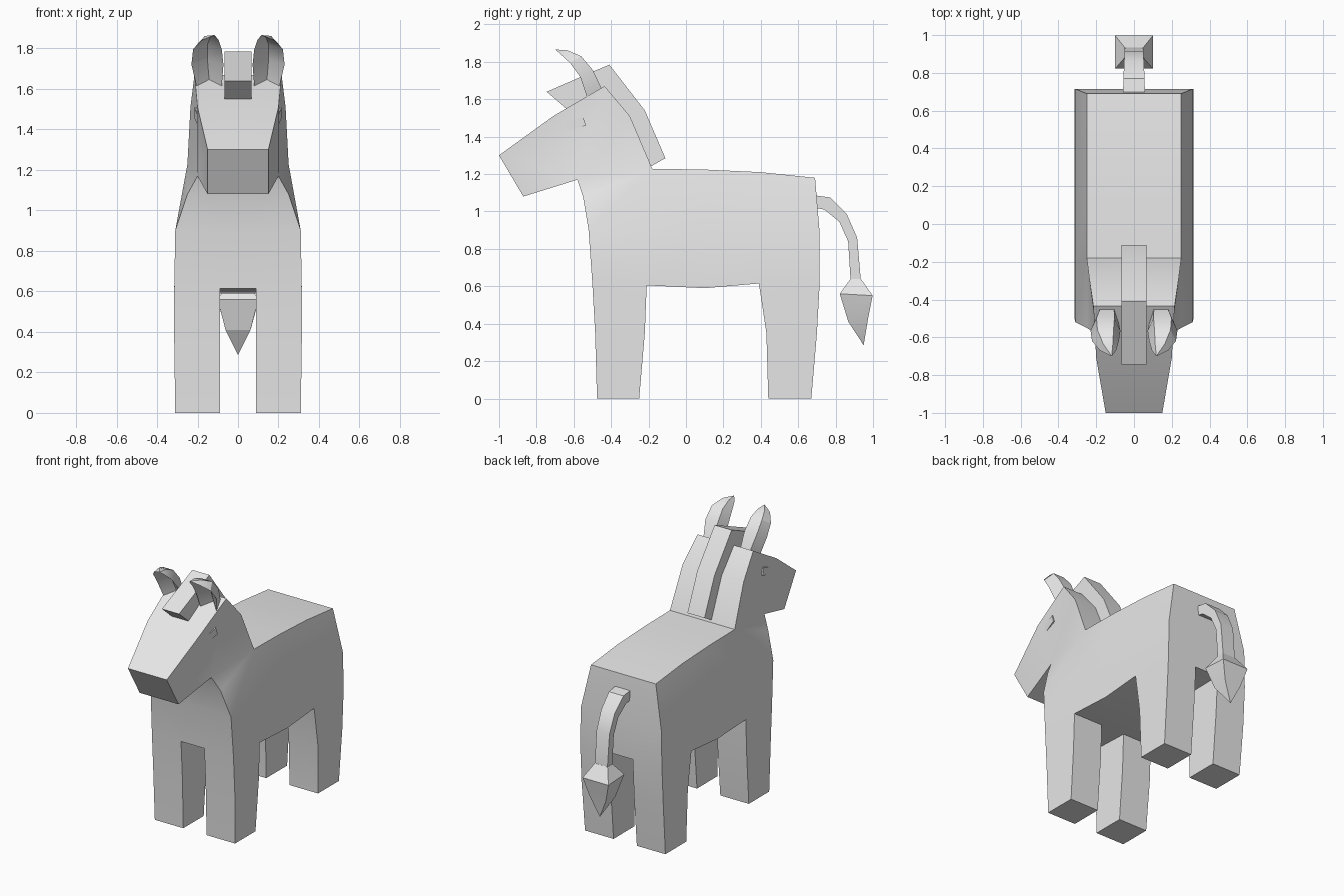
import bpy, bmesh, math

if "Cube" in bpy.data.objects:
    bpy.data.objects.remove(bpy.data.objects["Cube"])

grey = bpy.data.materials.new("donkey grey")
grey.diffuse_color = (0.8, 0.8, 0.8, 1)
grey.use_nodes = True
grey.node_tree.nodes["Principled BSDF"].inputs["Base Color"].default_value = grey.diffuse_color


def finish(name, bm, angle=28):
    bmesh.ops.remove_doubles(bm, verts=bm.verts, dist=0.0005)
    bmesh.ops.recalc_face_normals(bm, faces=bm.faces)
    mesh = bpy.data.meshes.new(name)
    bm.to_mesh(mesh)
    bm.free()
    mesh.materials.append(grey)
    ob = bpy.data.objects.new(name, mesh)
    bpy.context.collection.objects.link(ob)
    bpy.ops.object.select_all(action='DESELECT')
    ob.select_set(True)
    bpy.context.view_layer.objects.active = ob
    bpy.ops.object.shade_smooth_by_angle(angle=math.radians(angle))
    return ob


def face(bm, pts):
    return bm.faces.new([bm.verts.new(p) for p in pts])


def loft(name, rings, angle=28):
    """Skin equal-sized rings; the last ring may collapse to one point."""
    bm = bmesh.new()
    face(bm, rings[0])
    for a, b in zip(rings, rings[1:]):
        n = len(a)
        for i in range(n):
            j = (i + 1) % n
            if len(b) == 1:
                face(bm, (a[i], a[j], b[0]))
            else:
                face(bm, (a[i], a[j], b[j], b[i]))
    if len(rings[-1]) > 2:
        face(bm, rings[-1])
    return finish(name, bm, angle)


# Body, legs, neck and head: side panel points as (half width, y, z)
P = {
    "f0": (.31, -.475, 0), "f1": (.31, -.25, 0),
    "f2": (.315, -.485, .35), "f3": (.315, -.22, .35),
    "f4": (.315, -.50, .615), "f5": (.315, -.21, .605),
    "r0": (.31, .44, 0), "r1": (.31, .67, 0),
    "r2": (.315, .43, .35), "r3": (.315, .70, .35),
    "r4": (.315, .39, .615), "r5": (.315, .715, .62),
    "belly": (.315, .10, .59),
    "m0": (.31, -.52, .90), "m1": (.31, -.20, .90), "m2": (.31, .10, .90),
    "m3": (.31, .39, .90), "m4": (.31, .715, .88),
    "chest": (.25, -.55, 1.08), "wither": (.25, -.18, 1.228),
    "b1": (.25, .10, 1.224), "b2": (.25, .40, 1.21), "rump": (.25, .69, 1.18),
    "throat": (.20, -.58, 1.17), "neck": (.235, -.30, 1.51),
    "poll": (.215, -.435, 1.67), "brow": (.20, -.71, 1.51),
    "jaw": (.15, -.87, 1.08), "nose": (.15, -1.0, 1.30),
}
legs = ["f0 f1 f3 f2", "f2 f3 f5 f4", "r0 r1 r3 r2", "r2 r3 r5 r4"]
panels = legs + [
    "f4 f5 m1 m0", "f5 belly m2 m1", "belly r4 m3 m2", "r4 r5 m4 m3",
    "m0 m1 wither chest", "m1 m2 b1 wither", "m2 m3 b2 b1", "m3 m4 rump b2",
    "chest wither throat", "throat wither neck", "throat neck poll",
    "throat poll brow", "throat brow nose jaw"]
INNER = .09
bm = bmesh.new()
count = {}
for panel in panels:
    names = panel.split()
    for s in (1, -1):
        face(bm, [(s * P[n][0], P[n][1], P[n][2]) for n in names])
        if panel in legs:  # inside wall of the leg
            face(bm, [(s * INNER, P[n][1], P[n][2]) for n in names])
    for a, b in zip(names, names[1:] + names[:1]):
        key = frozenset((a, b))
        count[key] = count.get(key, 0) + 1
leg_points = {n for leg in legs for n in leg.split()}


def at(n, x):
    return (x, P[n][1], P[n][2])


def bridge(a, b):
    face(bm, (at(a, INNER), at(b, INNER), at(b, -INNER), at(a, -INNER)))


# close the width along the outline, leaving the gap between the legs
for key, uses in count.items():
    if uses > 1:
        continue
    a, b = sorted(key)
    for s in (1, -1):
        face(bm, (at(a, s * P[a][0]), at(b, s * P[b][0]),
                  at(b, s * INNER), at(a, s * INNER)))
    if not key <= leg_points:
        bridge(a, b)
bridge("f4", "f5")
bridge("r4", "r5")
finish("body", bm)

# Mane: extruded outline along the neck
outline = [(-.745, 1.64), (-.41, 1.785), (-.22, 1.54), (-.11, 1.285),
           (-.19, 1.24), (-.32, 1.46), (-.45, 1.62), (-.64, 1.55)]
bm = bmesh.new()
w = .066
for s in (w, -w):
    face(bm, [(s, y, z) for y, z in outline])
for (y0, z0), (y1, z1) in zip(outline, outline[1:] + outline[:1]):
    face(bm, ((w, y0, z0), (w, y1, z1), (-w, y1, z1), (-w, y0, z0)))
finish("mane", bm, 20)

# Ears: curved lofts with a hollow front (back yz, front yz, inner x, outer x)
ear = [(-.45, 1.655, -.53, 1.615, .08, .205),
       (-.497, 1.755, -.565, 1.72, .072, .23),
       (-.56, 1.83, -.62, 1.795, .08, .222),
       (-.635, 1.862, -.67, 1.84, .095, .18)]
for side, s in (("left", 1), ("right", -1)):
    rings = []
    for by, bz, fy, fz, xi, xo in ear:
        mid, t = (xi + xo) / 2, .7
        q = (xo - xi) * .2
        rings.append([(s * (xi + q), by, bz), (s * (xo - q), by, bz),
                      (s * xo, fy, fz),
                      (s * mid, fy + (by - fy) * t, fz + (bz - fz) * t),
                      (s * xi, fy, fz)])
    rings.append([(s * .118, -.70, 1.866)])
    loft(side + "_ear", rings)

# Eyes: slim slanted plates on the sides of the head
for side, s in (("left", 1), ("right", -1)):
    corners = [(.199, -.665, 1.465), (.215, -.55, 1.51),
               (.217, -.535, 1.46), (.199, -.645, 1.42)]
    loft(side + "_eye", [[(s * (x - .03), y, z) for x, y, z in corners],
                         [(s * x, y, z) for x, y, z in corners]])

# Tail: square section following a bend (outer yz, inner yz, half width)
tail = [(.68, 1.087, .68, 1.022, .058), (.77, 1.075, .74, 1.01, .056),
        (.86, .985, .82, .945, .052), (.915, .86, .867, .84, .05),
        (.935, .63, .88, .63, .048)]
loft("tail", [[(h, oy, oz), (-h, oy, oz), (-h, iy, iz), (h, iy, iz)]
              for oy, oz, iy, iz, h in tail])

# Tuft: faceted tip of the tail (front yz, back yz, half width)
tuft = [(.88, .64, .935, .64, .05), (.822, .56, .998, .55, .1),
        (.868, .41, .972, .42, .062)]
loft("tail_tuft", [[(h, fy, fz), (-h, fy, fz), (-h, by, bz), (h, by, bz)]
                   for fy, fz, by, bz, h in tuft] + [[(0, .95, .285)]], 15)
